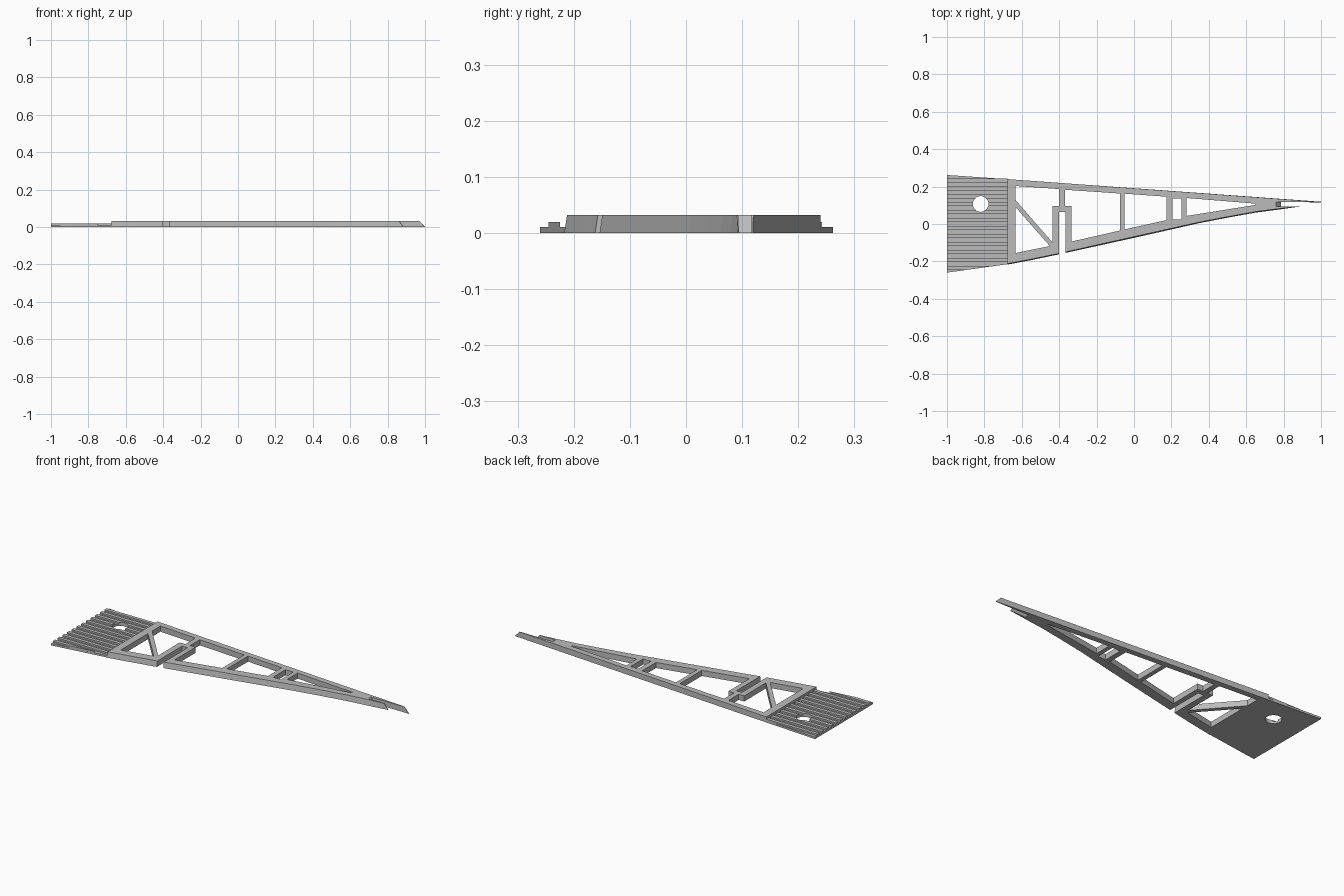
import bpy, bmesh, math

cube = bpy.data.objects.get("Cube")
if cube:
    bpy.data.objects.remove(cube, do_unlink=True)

grey = bpy.data.materials.new("plain grey")
grey.use_nodes = True
grey.diffuse_color = (0.5, 0.5, 0.5, 1)
grey.node_tree.nodes["Principled BSDF"].inputs["Base Color"].default_value = (0.5, 0.5, 0.5, 1)


def add_slab(bm, loops, low, high, flare=lambda p: p):
    """Slab from an outline and its holes; flare moves the bottom points."""
    caps = {low: [], high: []}
    for i, loop in enumerate(loops):
        rings = []
        for z in (low, high):
            pts = [flare(p) if i == 0 and z == low else p for p in loop]
            ring = [bm.verts.new((x, y, z)) for x, y in pts]
            caps[z] += [bm.edges.new((a, b)) for a, b in zip(ring, ring[1:] + ring[:1])]
            rings.append(ring)
        a, b = rings
        for k in range(len(a)):
            n = (k + 1) % len(a)
            bm.faces.new((a[k], a[n], b[n], b[k]))
    for edges in caps.values():
        bmesh.ops.triangle_fill(bm, edges=edges, use_beauty=True, normal=(0, 0, 1))


def finish(bm, name):
    bmesh.ops.recalc_face_normals(bm, faces=bm.faces)
    bmesh.ops.dissolve_limit(bm, angle_limit=0.01, verts=bm.verts, edges=bm.edges)
    mesh = bpy.data.meshes.new(name)
    bm.to_mesh(mesh)
    bm.free()
    mesh.materials.append(grey)
    obj = bpy.data.objects.new(name, mesh)
    bpy.context.collection.objects.link(obj)
    return obj


PLATE_TOP, RIB_TOP, FRAME_TOP = 0.011, 0.02, 0.032
ROOT = -0.677          # where the plate meets the frame

# Open frame: lower spar with a notch, forked tip, straight upper spar
outline = [
    (ROOT, -0.212), (-0.55, -0.188), (-0.4, -0.157), (-0.4, 0.065), (-0.365, 0.065),
    (-0.365, -0.149), (-0.2, -0.113), (0, -0.069), (0.2, -0.024), (0.35, 0.01),
    (0.5, 0.039), (0.65, 0.066), (0.78, 0.083), (0.86, 0.091), (0.861, 0.093),
    (0.76, 0.093), (0.76, 0.117), (0.969, 0.117), (0.97, 0.12), (ROOT, 0.24)]
windows = [
    [(-0.633, 0.203), (-0.4, 0.187), (-0.4, 0.095), (-0.435, 0.095), (-0.435, -0.1), (-0.633, 0.128)],
    [(-0.633, 0.09), (-0.633, -0.155), (-0.45, -0.118)],
    [(-0.37, 0.183), (-0.075, 0.163), (-0.075, -0.035), (-0.335, -0.094), (-0.335, 0.095), (-0.37, 0.095)],
    [(-0.05, 0.162), (0.175, 0.146), (0.175, 0.021), (-0.05, -0.029)],
    [(0.205, 0.137), (0.255, 0.137), (0.255, 0.024), (0.205, 0.024)],
    [(0.28, 0.139), (0.65, 0.109), (0.65, 0.102), (0.28, 0.043)]]


def frame_flare(p):
    x, y = p
    if x > 0.9:                       # long tip
        return (x + 0.03, y - 0.001)
    if x > 0.8:                       # short tip
        return (x + 0.025, y + 0.002)
    if x == 0.76:                     # sloped end of the fork
        return (x + 0.025, y)
    if y < 0.065 or x > 0.6:          # lower spar leans outward
        return (x, y - 0.005)
    return p


bm = bmesh.new()
add_slab(bm, [outline] + windows, 0, FRAME_TOP, frame_flare)
finish(bm, "spar_frame")

# Base plate with a round hole
cx, cy, radius = -0.82, 0.107, 0.042
hole = [(cx + radius * math.cos(t * math.tau / 32), cy + radius * math.sin(t * math.tau / 32))
        for t in range(32)]
plate = [(-1, -0.26), (ROOT, -0.215), (ROOT, 0.24), (-1, 0.262)]
bm = bmesh.new()
add_slab(bm, [plate, hole], 0, PLATE_TOP)
finish(bm, "root_plate")

# Ribs along the plate, trimmed by its slanted edge and by the hole
bm = bmesh.new()
for i in range(12):
    y0 = -0.245 + 0.0425 * i
    y1 = y0 + 0.02
    ends = [min(ROOT, -1 + (y + 0.26) / 0.14) for y in (y0, y1)]
    add_slab(bm, [[(-1, y0), (ends[0], y0), (ends[1], y1), (-1, y1)]], PLATE_TOP - 0.002, RIB_TOP)
ribs = finish(bm, "plate_ribs")

bm = bmesh.new()
add_slab(bm, [hole], -0.05, 0.05)
cutter = finish(bm, "hole_cutter")
cutter.hide_render = True
cutter.hide_viewport = True
cut = ribs.modifiers.new("round hole", 'BOOLEAN')
cut.operation = 'DIFFERENCE'
cut.solver = 'EXACT'
cut.object = cutter
